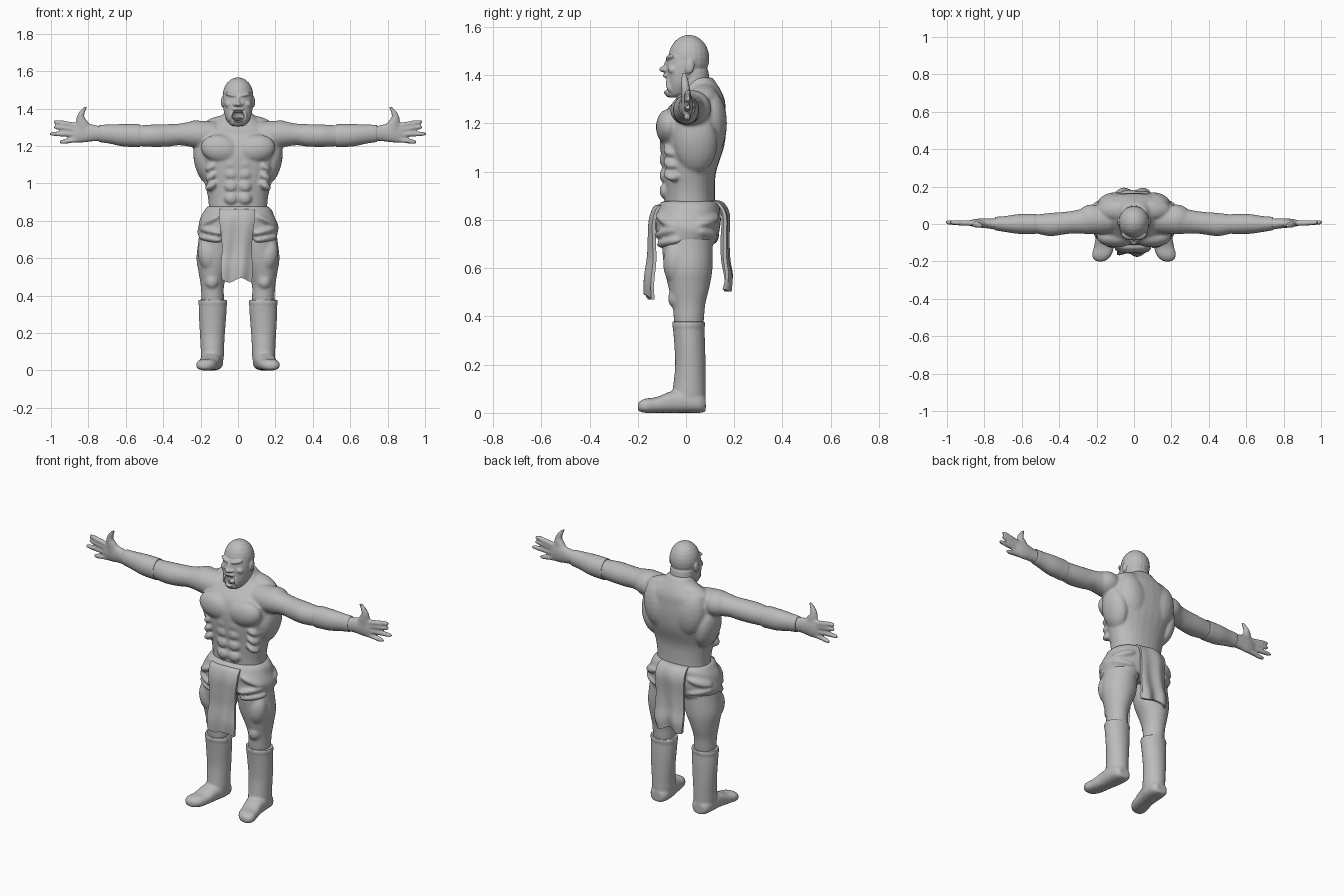
import bpy, bmesh, math
from mathutils import Vector, Matrix

grey = bpy.data.materials.new("plain grey")
grey.diffuse_color = (0.5, 0.5, 0.5, 1)
SIDES = (-1, 1)


def spline(rows, k=4):
    """Smoothly interpolate section rows."""
    out = []
    for i in range(len(rows) - 1):
        p = [Vector(rows[min(max(j, 0), len(rows) - 1)]) for j in range(i - 1, i + 3)]
        for s in range(k):
            t = s / k
            out.append(0.5 * (2 * p[1] + (p[2] - p[0]) * t + (2 * p[0] - 5 * p[1] + 4 * p[2] - p[3]) * t * t
                              + (3 * p[1] - p[0] - 3 * p[2] + p[3]) * t ** 3))
    return out + [Vector(rows[-1])]


def loft(bm, axis, rows, n=28, sx=1, power=1.0, k=4, ripple=0):
    """Rows are x, y, z, radius a, radius b; rings stand across the axis."""
    rings = []
    for j, r in enumerate(spline(rows, k)):
        ring = []
        for i in range(n):
            a = math.tau * i / n
            c, s = math.cos(a), math.sin(a)
            w = 1 + ripple * math.sin(3 * a + j * 0.9)
            u = math.copysign(abs(c) ** power, c) * r[3] * w
            v = math.copysign(abs(s) ** power, s) * r[4] * w
            off = {'z': (u, v, 0), 'x': (0, u, v), 'y': (u, 0, v)}[axis]
            ring.append(bm.verts.new(((r[0] + off[0]) * sx, r[1] + off[1], r[2] + off[2])))
        rings.append(ring)
    for a, b in zip(rings, rings[1:]):
        for i in range(n):
            bm.faces.new((a[i], a[(i + 1) % n], b[(i + 1) % n], b[i]))
    bm.faces.new(rings[0])
    bm.faces.new(rings[-1])


def blob(bm, loc, rad, rot=(0, 0, 0), sx=1):
    m = Matrix.Translation((loc[0] * sx, loc[1], loc[2]))
    for ang, ax in zip((rot[0], rot[1] * sx, rot[2] * sx), 'XYZ'):
        m = m @ Matrix.Rotation(math.radians(ang), 4, ax)
    bmesh.ops.create_uvsphere(bm, u_segments=20, v_segments=12, radius=1, matrix=m @ Matrix.Diagonal((*rad, 1)))


def finish(bm, name, voxel=0, smooth=3, cutters=()):
    bmesh.ops.recalc_face_normals(bm, faces=bm.faces)
    me = bpy.data.meshes.new(name)
    bm.to_mesh(me)
    bm.free()
    ob = bpy.data.objects.new(name, me)
    bpy.context.collection.objects.link(ob)
    if voxel:
        r = ob.modifiers.new("blend", 'REMESH')
        r.mode, r.voxel_size = 'VOXEL', voxel
        s = ob.modifiers.new("soften", 'SMOOTH')
        s.factor, s.iterations = 0.5, smooth
    for c in cutters:
        b = ob.modifiers.new("cut", 'BOOLEAN')
        b.operation, b.object, b.solver = 'DIFFERENCE', c, 'EXACT'
    if ob.modifiers:
        bpy.context.view_layer.update()
        baked = bpy.data.meshes.new_from_object(ob.evaluated_get(bpy.context.evaluated_depsgraph_get()))
        ob.modifiers.clear()
        ob.data = baked
    ob.data.materials.clear()
    ob.data.materials.append(grey)
    bpy.ops.object.select_all(action='DESELECT')
    ob.select_set(True)
    bpy.context.view_layer.objects.active = ob
    bpy.ops.object.shade_smooth_by_angle(angle=math.radians(45))
    return ob


# Body: trunk, muscles, arms, hands and thighs blended into one skin
bm = bmesh.new()
loft(bm, 'z', [(0, .01, .72, .15, .10), (0, .015, .84, .155, .105), (0, .015, .92, .16, .105), (0, .015, 1.0, .178, .11),
               (0, .025, 1.1, .205, .132), (0, .03, 1.18, .225, .137), (0, .04, 1.25, .22, .125),
               (0, .06, 1.30, .18, .10), (0, .065, 1.345, .105, .075), (0, .055, 1.39, .065, .055)], power=.9)
for s in SIDES:
    blob(bm, (.095, -.07, 1.185), (.105, .055, .075), (0, -10, 0), s)        # chest
    blob(bm, (.10, .10, 1.2), (.095, .07, .14), (0, 12, 0), s)               # back
    blob(bm, (.175, .04, 1.12), (.06, .09, .13), (0, 12, 0), s)              # flank
    blob(bm, (.10, .075, 1.32), (.10, .055, .04), (0, 14, 0), s)             # trapezius
    blob(bm, (.225, .025, 1.265), (.085, .08, .072), (0, 0, 0), s)           # shoulder
    for z in (.92, .985, 1.05, 1.105):
        blob(bm, (.036, -.088, z), (.036, .022, .032), (0, 0, 0), s)         # abdomen
    for z in (.99, 1.04, 1.09):
        blob(bm, (.14, -.055, z), (.04, .04, .022), (0, 35, -25), s)         # ribs
    loft(bm, 'x', [(.12, .03, 1.25, .08, .08), (.22, .02, 1.262, .075, .073), (.31, .012, 1.262, .062, .058),
                   (.37, .005, 1.257, .060, .060), (.45, -.003, 1.255, .062, .060), (.53, 0, 1.255, .05, .056),
                   (.60, 0, 1.258, .05, .056), (.73, 0, 1.266, .032, .042), (.78, .003, 1.27, .027, .046),
                   (.83, .005, 1.272, .024, .054), (.87, .005, 1.268, .017, .05), (.885, .005, 1.268, .01, .04)], sx=s)
    for z0, z1, tip in ((1.305, 1.328, .985), (1.285, 1.30, .985), (1.26, 1.265, 1.006), (1.235, 1.222, .955)):
        loft(bm, 'x', [(.84, .005, z0, .014, .016), (.90, .005, (z0 + z1) / 2, .015, .014),
                       (tip - .02, .008, z1, .013, .012), (tip, .01, z1, .007, .007)], 12, s)
    loft(bm, 'z', [(.82, .002, 1.27, .045, .022), (.832, 0, 1.325, .034, .021), (.842, -.003, 1.355, .021, .018),
                   (.832, -.006, 1.385, .016, .015), (.815, -.008, 1.41, .009, .009)], 12, s)
    loft(bm, 'z', [(.11, .005, .80, .09, .10), (.113, .005, .70, .098, .105), (.122, .01, .60, .100, .10),
                   (.133, .012, .52, .077, .085), (.137, .012, .45, .062, .068), (.135, .012, .38, .06, .062),
                   (.135, .012, .33, .055, .055)], sx=s)
    blob(bm, (.16, -.045, .62), (.055, .05, .09), (0, 8, 0), s)              # thigh
    blob(bm, (.14, -.045, .475), (.036, .03, .04), (0, 0, 0), s)             # knee
    blob(bm, (.095, .06, .75), (.085, .07, .085), (0, 0, 0), s)              # seat
finish(bm, "body", .0075, 4)

# Mouth cutter
bm = bmesh.new()
blob(bm, (0, -.088, 1.36), (.033, .055, .033))
mouth = finish(bm, "mouth_cutter")
mouth.hide_render = True

# Head: skull, neck, jaw and face
bm = bmesh.new()
loft(bm, 'z', [(0, .045, 1.27, .085, .075), (0, .035, 1.34, .073, .07), (0, .03, 1.42, .07, .062)])
blob(bm, (0, .012, 1.47), (.082, .085, .097))
loft(bm, 'z', [(0, -.045, 1.308, .03, .032), (0, -.03, 1.325, .052, .052), (0, -.018, 1.37, .073, .066),
               (0, -.008, 1.43, .08, .077), (0, 0, 1.48, .077, .076)])
blob(bm, (0, -.066, 1.325), (.034, .022, .017))                              # chin
blob(bm, (0, -.076, 1.44), (.012, .017, .035), (-18, 0, 0))                  # nose bridge
blob(bm, (0, -.094, 1.424), (.016, .018, .012))                              # nose tip
for s in SIDES:
    blob(bm, (.035, -.064, 1.473), (.036, .018, .011), (0, -14, 22), s)      # brow
    blob(bm, (.047, -.052, 1.425), (.026, .024, .02), (0, 20, 0), s)         # cheek
    blob(bm, (.017, -.083, 1.422), (.011, .014, .009), (0, 0, 0), s)         # nostril
    blob(bm, (.083, .015, 1.435), (.008, .02, .03), (-10, 0, 0), s)          # ear
    blob(bm, (.037, -.064, 1.365), (.012, .02, .035), (0, -12, 0), s)        # mouth fold
blob(bm, (0, -.078, 1.398), (.034, .018, .012))                              # upper lip
blob(bm, (0, -.078, 1.332), (.03, .017, .010))                               # lower lip
finish(bm, "head", .0045, 3, [mouth])
bpy.data.objects.remove(mouth)

# Teeth and tongue
bm = bmesh.new()
for i in range(-3, 4):
    y = -.076 + .0018 * i * i
    blob(bm, (i * .0075, y, 1.385), (.0042, .005, .009))
    blob(bm, (i * .0068, y + .003, 1.343), (.0038, .005, .007))
blob(bm, (0, -.048, 1.345), (.02, .026, .009), (15, 0, 0))
finish(bm, "teeth_and_tongue")

for s, side in zip(SIDES, ("right", "left")):
    # Forearm cuffs
    bm = bmesh.new()
    loft(bm, 'x', [(.525, 0, 1.255, .049, .056), (.528, 0, 1.255, .054, .061), (.56, 0, 1.256, .054, .061),
                   (.62, 0, 1.258, .052, .059), (.69, 0, 1.264, .042, .050), (.738, .002, 1.267, .036, .046),
                   (.742, .002, 1.267, .031, .041)], sx=s)
    finish(bm, side + "_cuff")
    # Boots
    bm = bmesh.new()
    loft(bm, 'z', [(.138, .015, .015, .05, .06), (.137, .012, .07, .061, .069), (.137, .015, .13, .063, .066),
                   (.137, .018, .2, .067, .063), (.136, .015, .29, .073, .064), (.135, .011, .35, .075, .065),
                   (.135, .011, .372, .073, .064)], sx=s)
    loft(bm, 'z', [(.135, .011, .358, .078, .068), (.135, .011, .378, .078, .068)], sx=s)
    loft(bm, 'y', [(.138, .082, .035, .035, .03), (.138, .055, .042, .055, .042), (.14, 0, .048, .06, .048),
                   (.148, -.06, .045, .055, .045), (.16, -.12, .033, .054, .033), (.172, -.165, .03, .052, .03),
                   (.178, -.19, .027, .036, .022), (.18, -.2, .025, .015, .012)], sx=s, power=.8)
    finish(bm, side + "_boot", .007, 2)

# Waist wrap with crossing folds
bm = bmesh.new()
loft(bm, 'z', [(0, .01, .70, .185, .11), (0, .008, .72, .21, .125), (0, .008, .765, .215, .133),
               (0, .008, .82, .198, .135), (0, .012, .86, .178, .128), (0, .015, .878, .16, .11)],
     40, power=.85, ripple=.012)
for s in SIDES:
    for x, y, z, rot in ((.15, -.075, .80, 28), (.145, -.08, .745, -14), (.15, -.07, .705, -10)):
        blob(bm, (x, y, z), (.075, .035, .02), (0, rot, 35), s)
    blob(bm, (.15, .085, .80), (.075, .04, .025), (0, 20, -35), s)
    blob(bm, (.15, .08, .74), (.075, .04, .022), (0, -12, -35), s)
finish(bm, "waist_wrap", .008, 3)


# Hanging cloth panels, rippled across and along
def panel(name, path, seed):
    bm = bmesh.new()
    rows = spline(path, 6)
    nu = 16
    sheets = []
    for thick in (-.007, .007):
        grid = []
        for j, (y, z, w) in enumerate(rows):
            drop = j / (len(rows) - 1)
            grid.append([])
            for i in range(nu + 1):
                u = 2 * i / nu - 1
                wave = .011 * drop * math.sin(5 * u + seed + 3 * drop) - math.copysign(.018, y) * u * u * (1 - .4 * drop)
                edge = .012 * drop * math.sin(4 * u + seed)
                grid[-1].append(bm.verts.new((u * w - .006, y + wave + thick, z + edge)))
        sheets.append(grid)
    a, b = sheets
    for j in range(len(rows) - 1):
        for i in range(nu):
            for g in sheets:
                bm.faces.new((g[j][i], g[j][i + 1], g[j + 1][i + 1], g[j + 1][i]))
        for i in (0, nu):
            bm.faces.new((a[j][i], a[j + 1][i], b[j + 1][i], b[j][i]))
    for i in range(nu):
        for j in (0, -1):
            bm.faces.new((a[j][i], a[j][i + 1], b[j][i + 1], b[j][i]))
    finish(bm, name)


panel("front_loincloth", [(-.095, .862, .09), (-.128, .855, .096), (-.148, .80, .094), (-.150, .72, .084), (-.150, .64, .08),
                          (-.160, .55, .085), (-.158, .482, .08)], 0.5)
panel("back_loincloth", [(.105, .882, .085), (.145, .872, .09), (.172, .82, .092), (.170, .72, .088), (.172, .64, .09),
                         (.182, .57, .092), (.175, .515, .085)], 2.0)
